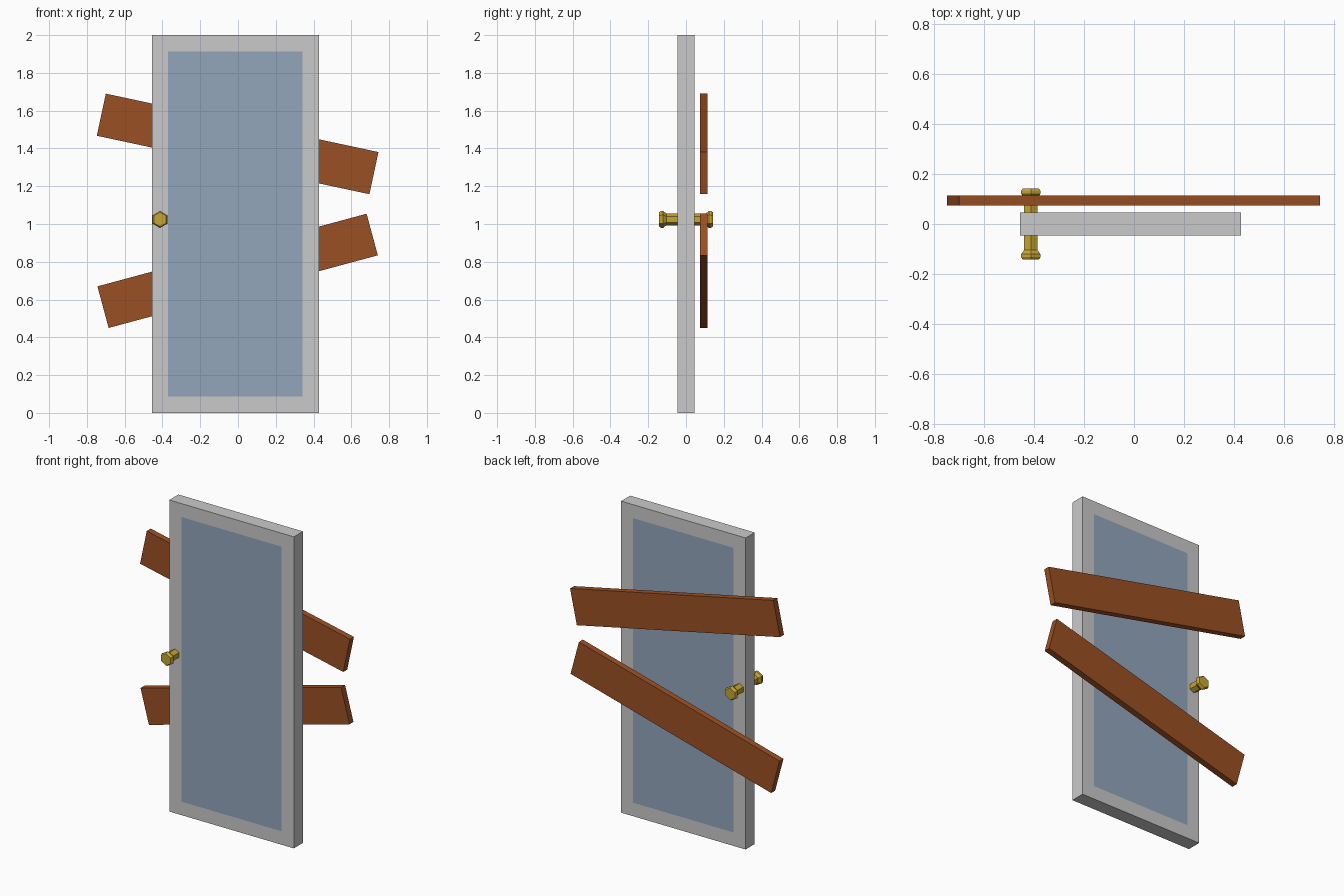
import bpy, bmesh, math
from mathutils import Matrix

if "Cube" in bpy.data.objects:
    bpy.data.objects.remove(bpy.data.objects["Cube"])


def material(name, rgb):
    m = bpy.data.materials.new(name)
    m.diffuse_color = (*rgb, 1)
    m.use_nodes = True
    m.node_tree.nodes["Principled BSDF"].inputs["Base Color"].default_value = m.diffuse_color
    return m


GREY = material("light_grey", (0.59, 0.59, 0.59))
BLUE = material("pane_blue", (0.295, 0.38, 0.50))
WOOD = material("wood_brown", (0.33, 0.08, 0.017))
GOLD = material("brass", (0.57, 0.38, 0.033))


def finish(bm, name, *mats):
    bmesh.ops.recalc_face_normals(bm, faces=bm.faces)
    me = bpy.data.meshes.new(name)
    bm.to_mesh(me)
    bm.free()
    for m in mats:
        me.materials.append(m)
    ob = bpy.data.objects.new(name, me)
    bpy.context.collection.objects.link(ob)
    return ob


def box(size, centre, angle=0):
    bm = bmesh.new()
    mat = (Matrix.Translation(centre) @ Matrix.Rotation(angle, 4, 'Y')
           @ Matrix.Diagonal((*size, 1)))
    bmesh.ops.create_cube(bm, size=1, matrix=mat)
    return bm


# Door slab with a flush blue pane inset on front and back
bm = box((0.885, 0.092, 2.0), (-0.0135, 0, 1.0))
bm.normal_update()
panes = [f for f in bm.faces if abs(f.normal.y) > 0.9]
bmesh.ops.inset_individual(bm, faces=panes, thickness=0.0865, use_even_offset=True)
for f in panes:
    f.material_index = 1
finish(bm, "door", GREY, BLUE)

# Two planks nailed across the back
for name, z, deg in (("upper_plank", 1.424, 12.1), ("lower_plank", 0.752, -15.1)):
    finish(box((1.476, 0.04, 0.228), (-0.002, 0.094, z), math.radians(deg)), name, WOOD)

# Six-sided knobs, one on each side of the door
PROFILE = [(0.031, 0.03), (0.031, 0.104), (0.045, 0.121), (0.045, 0.132), (0.038, 0.142)]
for name, side in (("front_knob", -1), ("back_knob", 1)):
    bm = bmesh.new()
    rings = [[bm.verts.new((-0.413 + r * math.sin(i * math.pi / 3), side * y,
                            1.024 + r * math.cos(i * math.pi / 3))) for i in range(6)]
             for r, y in PROFILE]
    for a, b in zip(rings, rings[1:]):
        for i in range(6):
            j = (i + 1) % 6
            bm.faces.new((a[i], a[j], b[j], b[i]))
    bm.faces.new(rings[0])
    bm.faces.new(rings[-1])
    finish(bm, name, GOLD)
